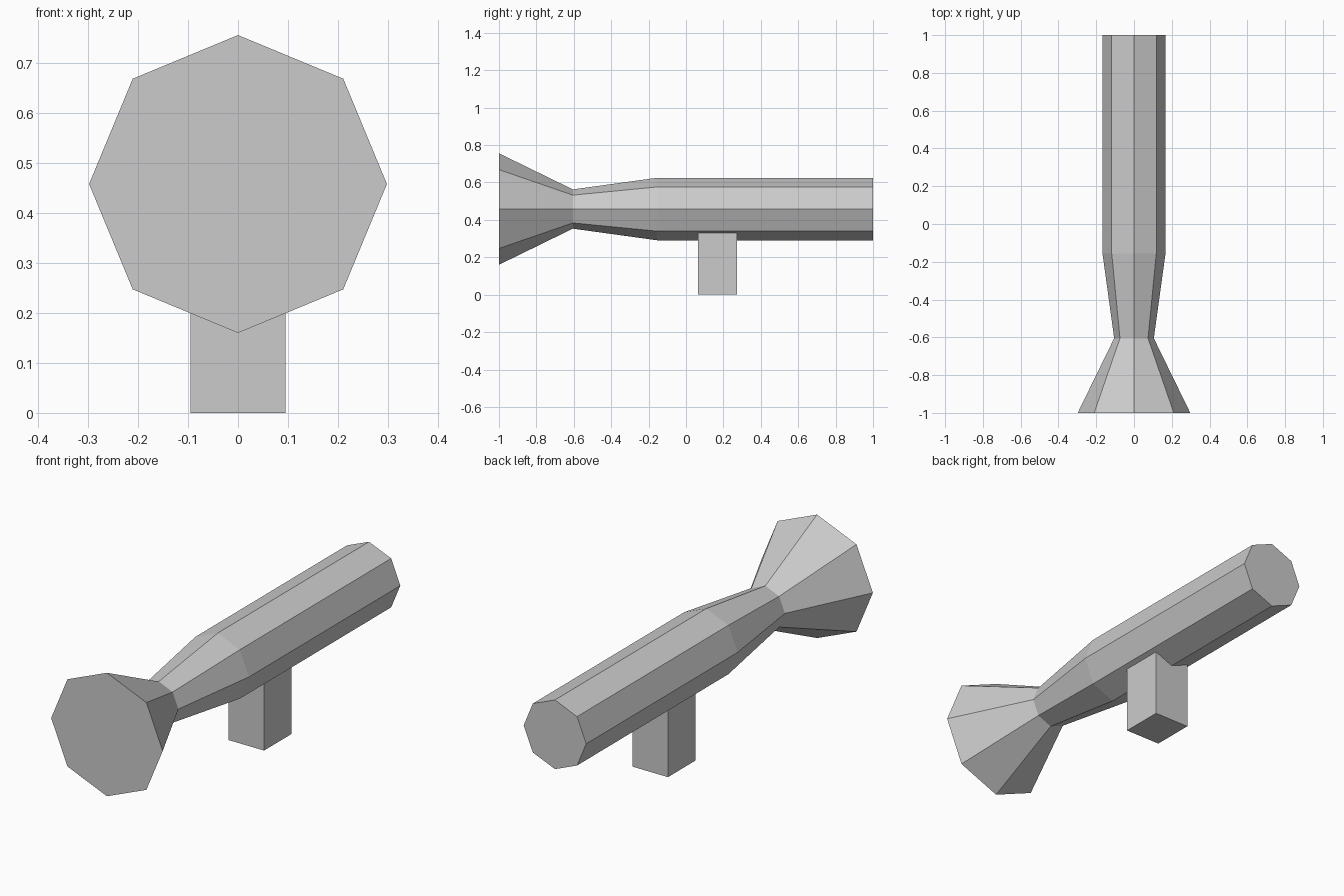
import bpy
import bmesh
from math import cos, sin, pi

cube = bpy.data.objects.get("Cube")
if cube:
    bpy.data.objects.remove(cube, do_unlink=True)

AXIS_Z = 0.458
SIDES = 8

grey = bpy.data.materials.new("light_grey")
grey.use_nodes = True
grey.diffuse_color = (0.6, 0.6, 0.6, 1)
grey.node_tree.nodes["Principled BSDF"].inputs["Base Color"].default_value = (0.6, 0.6, 0.6, 1)


def finish(name, bm):
    bmesh.ops.recalc_face_normals(bm, faces=bm.faces)
    mesh = bpy.data.meshes.new(name)
    bm.to_mesh(mesh)
    bm.free()
    mesh.materials.append(grey)
    obj = bpy.data.objects.new(name, mesh)
    bpy.context.collection.objects.link(obj)
    return obj


# Octagonal barrel with a flared front: (y, radius) rings
profile = [(-1.0, 0.298), (-0.605, 0.105), (-0.155, 0.167), (1.0, 0.167)]
bm = bmesh.new()
rings = []
for y, r in profile:
    angles = [2 * pi * i / SIDES for i in range(SIDES)]
    rings.append([bm.verts.new((r * cos(a), y, AXIS_Z + r * sin(a))) for a in angles])
for a, b in zip(rings, rings[1:]):
    for i in range(SIDES):
        j = (i + 1) % SIDES
        bm.faces.new((a[i], a[j], b[j], b[i]))
bm.faces.new(rings[0])
bm.faces.new(rings[-1])
finish("flared_barrel", bm)

# Rectangular support block reaching up into the barrel
bm = bmesh.new()
bmesh.ops.create_cube(bm, size=1)
bmesh.ops.scale(bm, vec=(0.19, 0.21, 0.36), verts=bm.verts)
bmesh.ops.translate(bm, vec=(0, 0.168, 0.18), verts=bm.verts)
finish("support_block", bm)
